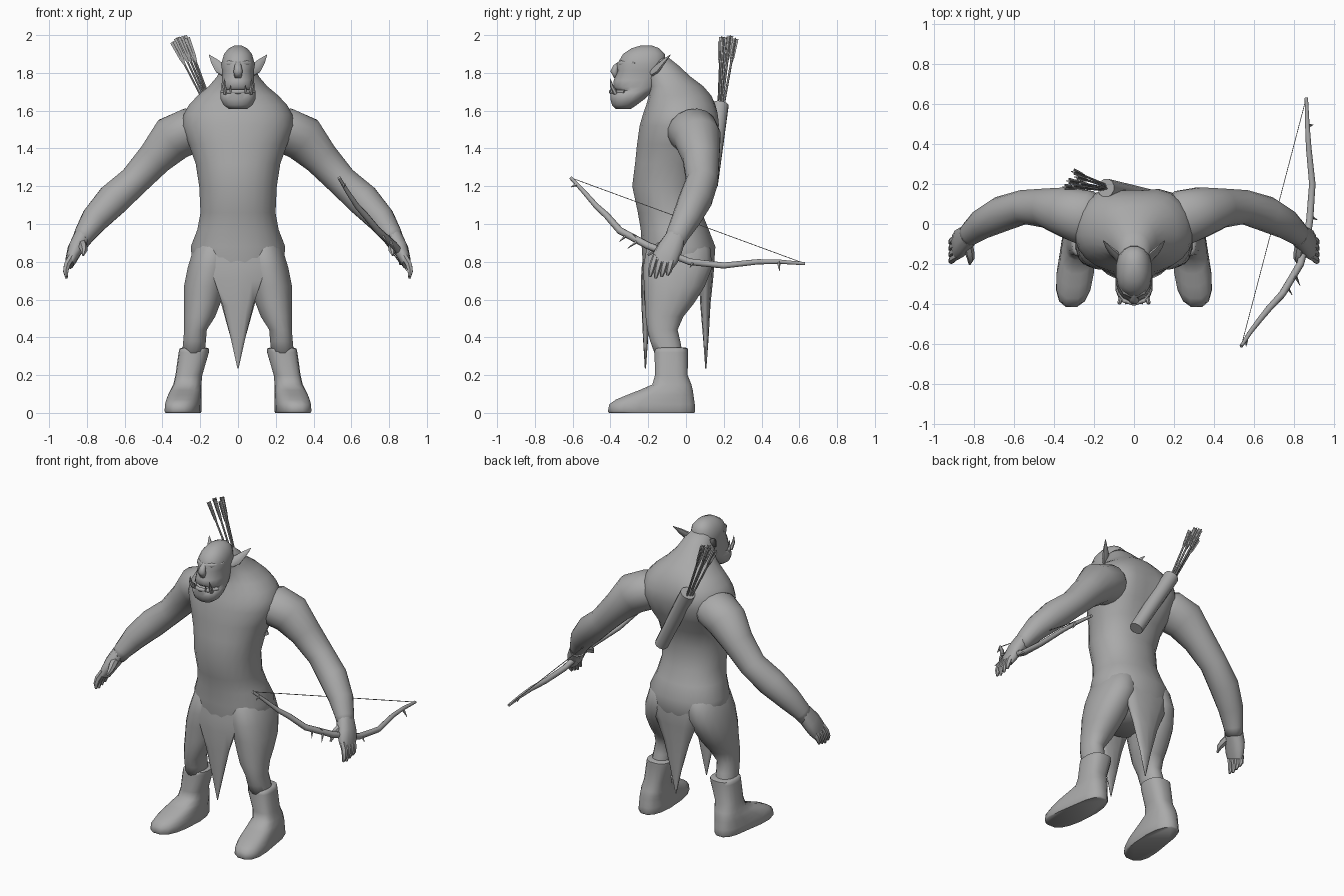
import bpy, bmesh, math
from mathutils import Vector

grey = bpy.data.materials.new("plain_grey")
grey.diffuse_color = (0.4, 0.4, 0.4, 1)


def finish(name, rings, mirror=False, angle=50):
    """Skin a list of vertex rings into a capped solid."""
    bm = bmesh.new()
    loops = [[bm.verts.new(p) for p in ring] for ring in rings]
    n = len(loops[0])
    for a, b in zip(loops, loops[1:]):
        for i in range(n):
            j = (i + 1) % n
            bm.faces.new((a[i], a[j], b[j], b[i]))
    bm.faces.new(loops[0][::-1])
    bm.faces.new(loops[-1])
    bmesh.ops.recalc_face_normals(bm, faces=bm.faces)
    mesh = bpy.data.meshes.new(name)
    bm.to_mesh(mesh)
    bm.free()
    mesh.materials.append(grey)
    mesh.polygons.foreach_set("use_smooth", [True] * len(mesh.polygons))
    mesh.set_sharp_from_angle(angle=math.radians(angle))
    obj = bpy.data.objects.new(name, mesh)
    bpy.context.collection.objects.link(obj)
    if mirror:
        obj.modifiers.new("mirror", 'MIRROR').use_mirror_merge = False
    return obj


def oval(n, power=2.0):
    """Unit superellipse points."""
    pts = []
    for i in range(n):
        t = 2 * math.pi * (i + 0.5) / n
        c, s = math.cos(t), math.sin(t)
        pts.append((math.copysign(abs(c) ** (2 / power), c),
                    math.copysign(abs(s) ** (2 / power), s)))
    return pts


def stack(name, rows, n=16, power=2.2, mirror=False, warp=None, angle=50):
    """Horizontal sections: (z, centre x, half width, front y, back y)."""
    rings = []
    for z, cx, hx, y0, y1 in rows:
        ring = [Vector((cx + hx * c, (y0 + y1) / 2 + (y1 - y0) / 2 * s, z))
                for c, s in oval(n, power)]
        rings.append([warp(p, cx) for p in ring] if warp else ring)
    return finish(name, rings, mirror, angle)


def tube(name, rows, n=10, ref=(0, 1, 0), mirror=False, power=2.0, angle=50):
    """Sections along a path: (x, y, z, radius across ref, radius along ref)."""
    pts = [Vector(r[:3]) for r in rows]
    rings = []
    for i, (p, r) in enumerate(zip(pts, rows)):
        t = (pts[min(i + 1, len(pts) - 1)] - pts[max(i - 1, 0)]).normalized()
        u = t.cross(Vector(ref)).normalized()
        v = u.cross(t)
        rings.append([p + u * r[3] * c + v * r[-1] * s for c, s in oval(n, power)])
    return finish(name, rings, mirror, angle)


def blades(p, cx):
    """Swell the shoulder blades either side of the spine."""
    if p.y > .04:
        p.y += (.03 * math.exp(-((abs(p.x) - .17) / .08) ** 2)
                * math.exp(-((p.z - 1.5) / .13) ** 2))
    return p


# Torso with hips, hunched shoulders and thick neck
stack("torso", [
    (.64, 0, .10, -.18, .05), (.69, 0, .19, -.215, .11), (.78, 0, .243, -.23, .15),
    (.88, 0, .252, -.236, .157), (.97, 0, .217, -.241, .122), (1.06, 0, .2, -.256, .086),
    (1.2, 0, .207, -.286, .066), (1.32, 0, .226, -.271, .10), (1.42, 0, .262, -.261, .145),
    (1.52, 0, .298, -.247, .168), (1.58, 0, .29, -.23, .168), (1.63, 0, .262, -.212, .157),
    (1.68, 0, .215, -.198, .135), (1.73, 0, .155, -.193, .092), (1.78, 0, .112, -.21, .025),
    (1.84, 0, .082, -.22, -.04), (1.88, 0, .052, -.24, -.09)], n=24, warp=blades, angle=85)

# Arms
tube("arm", [
    (.16, .0, 1.515, .085, .11), (.25, .035, 1.495, .122, .138), (.345, .062, 1.453, .125, .125),
    (.44, .08, 1.348, .096, .099), (.55, .085, 1.228, .083, .086), (.662, .05, 1.128, .089, .089),
    (.758, .0, 1.025, .075, .076), (.814, -.045, .943, .056, .061), (.836, -.065, .9, .046, .056)],
    n=16, mirror=True, angle=85)

# Legs
stack("leg", [
    (.93, .125, .07, -.17, .08), (.87, .132, .105, -.212, .132), (.77, .152, .116, -.23, .142),
    (.67, .175, .113, -.225, .102), (.58, .19, .098, -.22, .045), (.51, .203, .084, -.216, -.012),
    (.44, .225, .061, -.206, -.043), (.38, .23, .061, -.191, -.029), (.28, .24, .06, -.155, -.01)],
    mirror=True, angle=85)

# Head with heavy jaw
stack("head", [
    (1.61, 0, .05, -.375, -.29), (1.63, 0, .078, -.393, -.26), (1.66, 0, .093, -.402, -.22),
    (1.695, 0, .095, -.402, -.18), (1.708, 0, .088, -.365, -.16), (1.725, 0, .09, -.388, -.15),
    (1.76, 0, .086, -.385, -.13), (1.81, 0, .085, -.362, -.11), (1.845, 0, .091, -.368, -.105),
    (1.90, 0, .075, -.335, -.11), (1.93, 0, .05, -.29, -.14), (1.945, 0, .02, -.24, -.18)],
    power=2.3, angle=60)
tube("nose", [(0, -.34, 1.86, .01, .015), (0, -.372, 1.83, .018, .02),
              (0, -.38, 1.81, .022, .026), (0, -.37, 1.775, .012, .02)], n=8,
     ref=(1, 0, 0), angle=80)
tube("brow", [(0, -.358, 1.845, .012), (.045, -.34, 1.85, .016), (.085, -.27, 1.85, .006)],
     n=8, ref=(0, 0, 1), mirror=True)
tube("ear", [(.07, -.18, 1.80, .022, .016), (.095, -.15, 1.825, .032, .015),
             (.125, -.118, 1.86, .02, .01), (.153, -.083, 1.895, .002, .002)],
     n=8, mirror=True)
tube("lower_lip", [(-.085, -.325, 1.70, .01), (-.05, -.383, 1.70, .012), (0, -.397, 1.70, .012),
                   (.05, -.383, 1.70, .012), (.085, -.325, 1.70, .01)], n=8, ref=(0, 0, 1))
tube("tusk", [(.066, -.372, 1.69, .013), (.073, -.393, 1.73, .01), (.07, -.402, 1.77, .001)],
     n=6, mirror=True)
tube("tooth", [(.04, -.393, 1.70, .008), (.04, -.4, 1.735, .001)], n=5, mirror=True)

# Hands
tube("palm", [(.825, -.055, .93, .048, .055), (.86, -.085, .87, .042, .068),
              (.88, -.11, .82, .032, .07), (.892, -.125, .785, .022, .06)],
     n=10, power=2.4, mirror=True, angle=70)
for i in range(4):
    y = -.17 + .031 * i
    tip = .712 + .008 * abs(i - 1)
    tube(f"finger_{i + 1}", [(.88, y + .01, .83, .018), (.905, y - .005, .785, .019),
                             (.912, y - .015, .75, .016), (.908, y - .022, tip, .007)],
         n=6, mirror=True)
tube("thumb", [(.83, -.09, .905, .024), (.82, -.145, .88, .024), (.815, -.175, .86, .018),
               (.82, -.2, .835, .006)], n=6, ref=(1, 0, 0), mirror=True)


def splay(p, cx):
    """Turn the toes outward and broaden them."""
    k = max(0, -p.y - .1)
    return Vector((cx + (p.x - cx) * (1 + .55 * k) + .11 * k, p.y, p.z))


# Boots
stack("boot", [
    (.345, .232, .066, -.155, .0), (.34, .232, .079, -.165, .012), (.32, .234, .081, -.168, .012),
    (.2, .26, .072, -.165, .01), (.15, .268, .075, -.18, .03),
    (.12, .272, .08, -.25, .038), (.095, .275, .083, -.315, .042), (.07, .276, .085, -.375, .046),
    (.045, .277, .087, -.41, .05), (.008, .278, .087, -.417, .052), (0, .278, .083, -.41, .047)],
    power=2.6, mirror=True, warp=splay, angle=60)

# Pointed loincloth, front and back, growing out of the hips
stack("front_cloth", [(.86, 0, .13, -.222, -.19), (.78, 0, .15, -.234, -.19),
                      (.7, 0, .132, -.239, -.19), (.57, 0, .086, -.236, -.195),
                      (.4, 0, .042, -.228, -.2), (.235, 0, .003, -.218, -.212)],
      n=10, power=1.8, angle=70)
stack("back_cloth", [(.86, 0, .17, .06, .145), (.78, 0, .18, .06, .15),
                     (.7, 0, .145, .068, .143), (.58, 0, .095, .075, .13),
                     (.4, 0, .042, .09, .12), (.235, 0, .003, .102, .108)],
      n=10, power=1.8, angle=70)

# Quiver slung across the back
tube("quiver", [(.09, .128, 1.21, .042), (-.03, .155, 1.43, .045), (-.14, .18, 1.63, .047)],
     n=12)

# Arrows fanning out of the quiver, each with crossed feathers
ends = [(-.345, .185, 1.965), (-.325, .215, 1.985), (-.305, .19, 1.99),
        (-.285, .235, 1.995), (-.3, .262, 1.98), (-.27, .2, 1.985)]
for i, e in enumerate(ends):
    tip = Vector(e)
    base = Vector((-.14 + .4 * (e[0] + .305), .18 + .3 * (e[1] - .215), 1.60))
    tube(f"arrow_{i + 1}", [(*base, .006), (*tip, .006)], n=6)
    a, b, c = (base.lerp(tip, f) for f in (.62, .75, 1))
    for k, (ra, rb) in enumerate(((.022, .002), (.002, .022))):
        tube(f"feather_{i + 1}_{k + 1}",
             [(*a, .003, .003), (*b, ra * .75, rb * .75), (*c, ra, rb)], n=4)

# Bow held in one hand, with string and thorns
path = [(.535, -.61, 1.245), (.58, -.54, 1.17), (.63, -.475, 1.095), (.675, -.42, 1.045),
        (.74, -.35, .965), (.83, -.2, .885), (.862, -.08, .84), (.877, .02, .80),
        (.89, .2, .78), (.872, .38, .80), (.865, .5, .80), (.86, .63, .79)]
tube("bow", [(*p, .009 + .011 * math.sin(math.pi * i / 11)) for i, p in enumerate(path)],
     n=8, ref=(0, 0, 1), angle=70)
tube("bow_string", [(*path[0], .0025), (*path[-1], .0025)], n=4, ref=(0, 0, 1))
thorns = [((.56, -.58, 1.21), (.56, -.61, 1.195)), ((.76, -.31, .945), (.79, -.355, .905)),
          ((.80, -.25, .915), (.83, -.31, .87)), ((.81, -.23, .90), (.80, -.28, .945)),
          ((.868, .49, .80), (.895, .495, .75)), ((.88, .04, .80), (.915, .02, .77)),
          ((.85, -.13, .86), (.88, -.17, .81))]
for i, (a, b) in enumerate(thorns):
    tube(f"thorn_{i + 1}", [(*a, .011), (*b, .001)], n=5, ref=(1, 0, 0))
